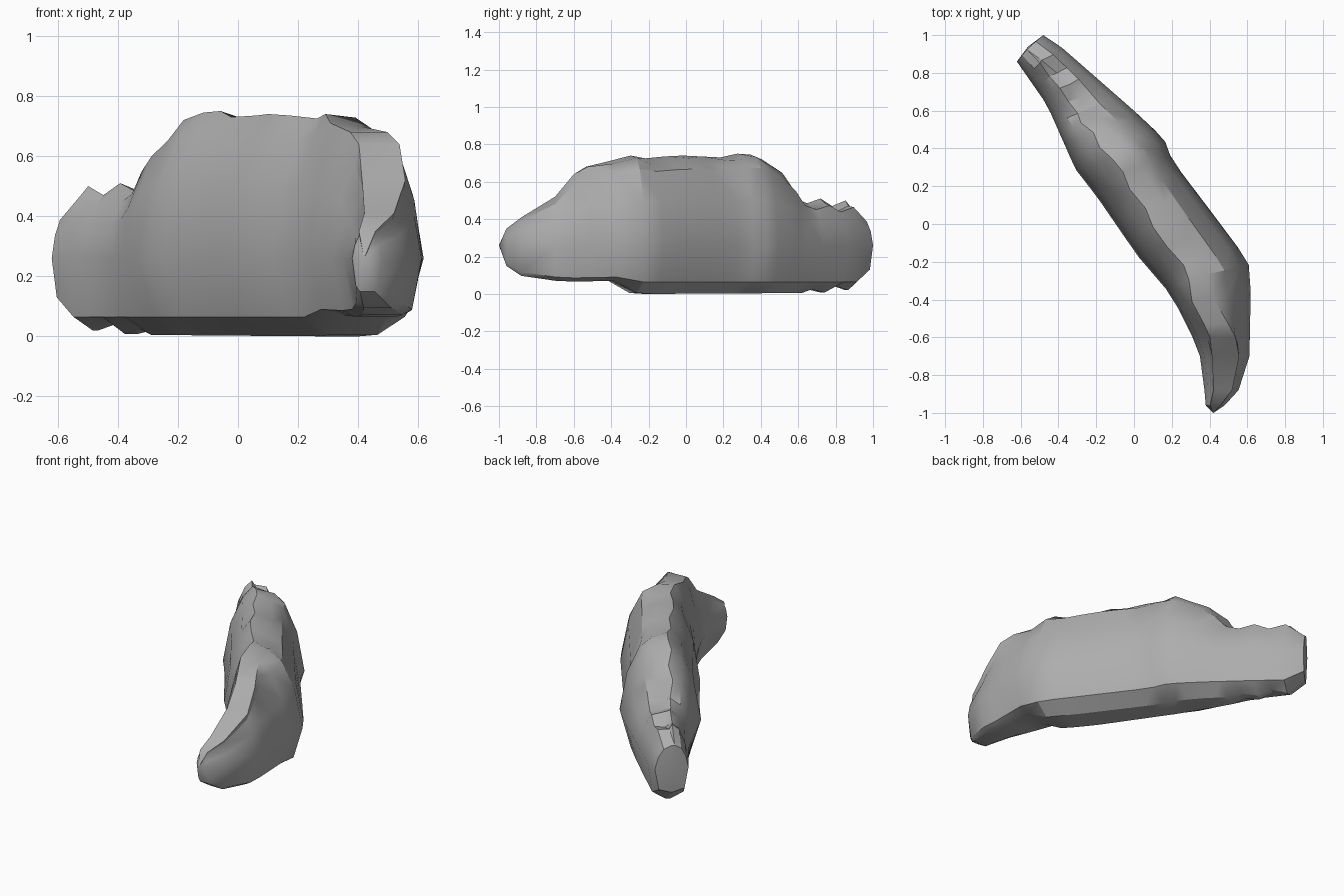
import bpy
import bmesh
import math
import random

random.seed(4)

cube = bpy.data.objects.get("Cube")
if cube:
    bpy.data.objects.remove(cube, do_unlink=True)

# Outlines of the rock along its length: (y, value) pairs
LEFT_EDGE = [(-.96, .38), (-.73, .36), (-.62, .32), (-.38, .2), (-.17, .02),
             (.15, -.2), (.29, -.31), (.63, -.46), (.86, -.62)]
RIGHT_EDGE = [(-.96, .48), (-.84, .59), (-.75, .61), (-.26, .62), (-.19, .6),
              (.05, .42), (.34, .2), (.45, .16), (.6, 0), (.95, -.4), (1, -.48)]
CREST = [(-.96, .35), (-.88, .41), (-.7, .52), (-.6, .64), (-.53, .68),
         (-.4, .71), (-.28, .74), (-.2, .725), (-.1, .735), (0, .74),
         (.1, .735), (.2, .73), (.29, .75), (.36, .745), (.42, .72),
         (.5, .66), (.55, .6), (.6, .51), (.66, .485), (.73, .51),
         (.79, .47), (.86, .5), (.93, .41)]
CREST_LINE = [(-.96, .43), (-.88, .47), (-.7, .485), (-.6, .47), (-.4, .37),
              (-.28, .35), (-.2, .3), (0, .16), (.2, .03), (.36, -.07),
              (.6, -.28), (.73, -.36), (.86, -.48), (.93, -.56)]
BASE = [(-.96, .15), (-.87, .09), (-.65, .065), (-.4, .07), (-.27, 0),
        (.6, .005), (.66, .025), (.73, .008), (.79, .045), (.86, .02), (.93, .11)]
CREST_WIDTH = [(-.7, .55), (-.5, .34), (-.2, .22), (.6, .2), (.86, .1)]
BASE_WIDTH = [(-.7, .5), (-.3, .35), (.5, .3), (.86, .1)]
# How far each section swings round to stay square to the bend
SKEW = [(-.6, 0), (-.2, .08), (.93, .07)]
WAIST = .26


def sample(line, y):
    """Linear interpolation along an outline."""
    if y <= line[0][0]:
        return line[0][1]
    for (y0, v0), (y1, v1) in zip(line, line[1:]):
        if y <= y1:
            return v0 + (v1 - v0) * (y - y0) / (y1 - y0)
    return line[-1][1]


def section(y):
    """Closed cross-section: up the right flank, down the left one."""
    skew = sample(SKEW, y)
    left, right = sample(LEFT_EDGE, y - skew), sample(RIGHT_EDGE, y + skew)
    top, base = sample(CREST, y), sample(BASE, y)
    middle, half = (left + right) / 2, (right - left) / 2
    shift = sample(CREST_LINE, y) - middle
    rise = top - WAIST
    # Height, width, and lean towards the crest line
    levels = [
        (base, sample(BASE_WIDTH, y), 0),
        (max(.065, base + .02), .76, 0),
        (WAIST, 1, 0),
        (WAIST + rise * .5, .82, .2),
        (WAIST + rise * .85, .52, .6),
        (top, sample(CREST_WIDTH, y), 1),
    ]
    body = -.5 < y < .9
    ring = []
    for side in (1, -1):
        points = []
        for z, width, lean in levels:
            x = middle + shift * lean + side * half * width
            # The crest is chipped on its right, the flanks stay even
            if body and lean == 1:
                x += random.uniform(-.02, .02)
                if side > 0:
                    z -= random.uniform(.01, .04)
            points.append((x, y + side * skew * width, z))
        ring += points if side > 0 else points[::-1]
    return ring


def build_rock():
    bm = bmesh.new()
    rings = [[bm.verts.new(p) for p in section(y)] for y, _ in CREST]
    count = len(rings[0])
    # Skin between neighbouring sections
    for near, far in zip(rings, rings[1:]):
        for i in range(count):
            j = (i + 1) % count
            bm.faces.new((near[i], near[j], far[j], far[i]))
    # Blunt ends
    for ring, tip in ((rings[0], (.42, -1, WAIST)), (rings[-1], (-.56, .94, WAIST))):
        point = bm.verts.new(tip)
        for i in range(count):
            bm.faces.new((ring[i], ring[(i + 1) % count], point))
    bmesh.ops.triangulate(bm, faces=bm.faces[:])
    bmesh.ops.recalc_face_normals(bm, faces=bm.faces[:])
    mesh = bpy.data.meshes.new("rock_wall")
    bm.to_mesh(mesh)
    bm.free()
    rock = bpy.data.objects.new("rock_wall", mesh)
    bpy.context.collection.objects.link(rock)
    return rock


# Plain grey stone
stone = bpy.data.materials.new("grey_stone")
stone.use_nodes = True
grey = (.42, .42, .42, 1)
stone.diffuse_color = grey
shader = next(n for n in stone.node_tree.nodes if n.type == "BSDF_PRINCIPLED")
shader.inputs["Base Color"].default_value = grey

rock = build_rock()
rock.data.materials.append(stone)

# Smooth flanks, crisp crest and foot
for other in bpy.context.selected_objects:
    other.select_set(False)
rock.select_set(True)
bpy.context.view_layer.objects.active = rock
bpy.ops.object.shade_smooth_by_angle(angle=math.radians(30))
